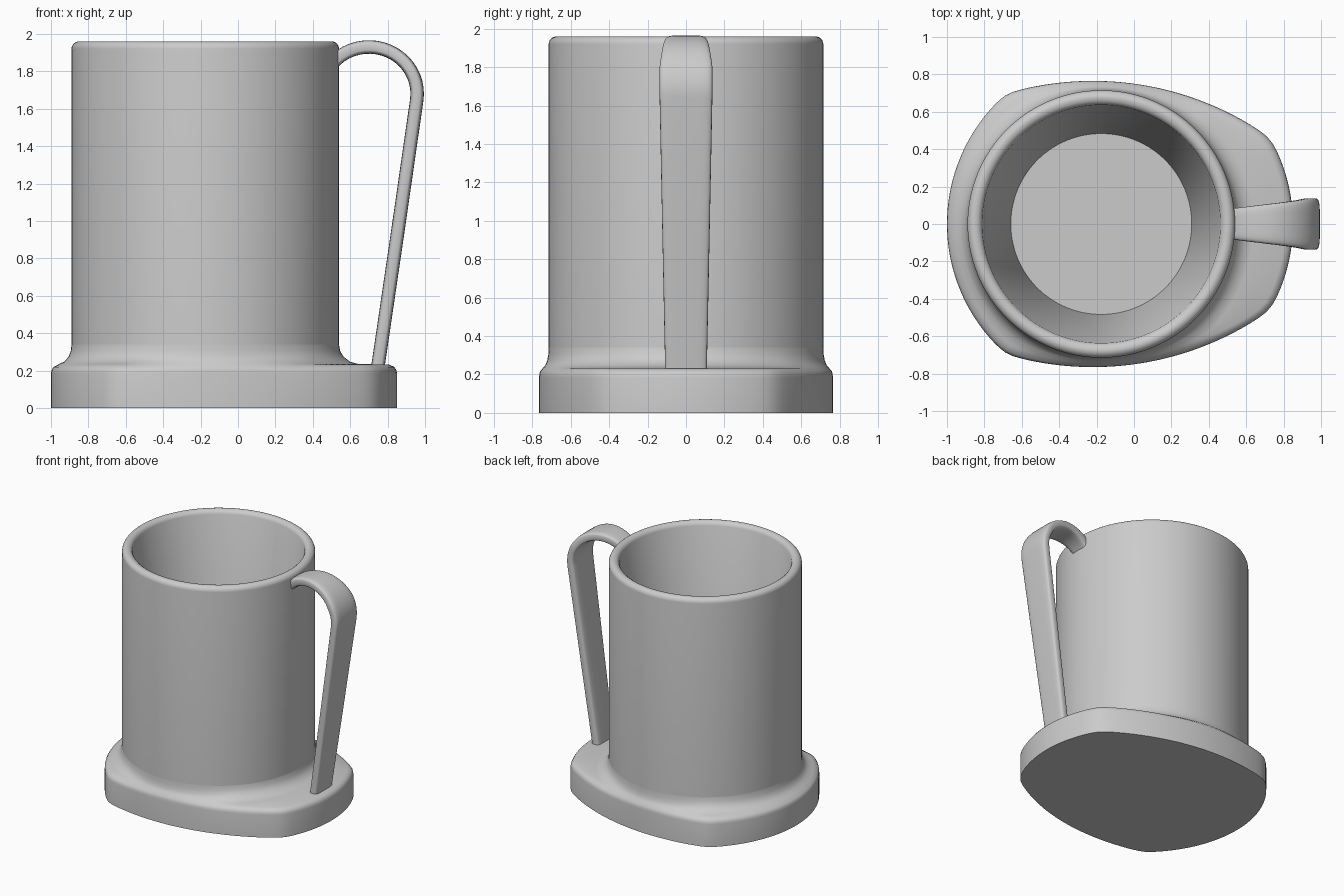
import bpy, bmesh, math
from mathutils import Vector

cube = bpy.data.objects.get("Cube")
if cube:
    bpy.data.objects.remove(cube, do_unlink=True)

CENTRE = Vector((-0.175, 0.0))   # axis of the cup
CUP_R = 0.715
SEG = 128

grey = bpy.data.materials.new("plain grey")
grey.use_nodes = True
colour = (0.6, 0.6, 0.6, 1.0)
grey.diffuse_color = colour
grey.node_tree.nodes["Principled BSDF"].inputs["Base Color"].default_value = colour


def loft(name, rings, angle):
    """Skin a list of closed rings and cap both ends."""
    bm = bmesh.new()
    loops = [[bm.verts.new(p) for p in ring] for ring in rings]
    n = len(loops[0])
    for a, b in zip(loops, loops[1:]):
        for i in range(n):
            j = (i + 1) % n
            bm.faces.new((a[i], a[j], b[j], b[i]))
    bm.faces.new(loops[0][::-1])
    bm.faces.new(loops[-1])
    bmesh.ops.recalc_face_normals(bm, faces=bm.faces)
    mesh = bpy.data.meshes.new(name)
    bm.to_mesh(mesh)
    bm.free()
    mesh.materials.append(grey)
    obj = bpy.data.objects.new(name, mesh)
    bpy.context.collection.objects.link(obj)
    bpy.ops.object.select_all(action='DESELECT')
    obj.select_set(True)
    bpy.context.view_layer.objects.active = obj
    bpy.ops.object.shade_smooth_by_angle(angle=math.radians(angle))
    return obj


def ray_to_circle(d, centre, radius):
    """Distance from the cup axis along d to the far side of a circle."""
    v = CENTRE - Vector(centre)
    b = v.dot(d)
    return -b + math.sqrt(b * b - v.length_squared + radius * radius)


def base_radius(d):
    """Three overlapping circles, blended to soften the corners."""
    hits = [ray_to_circle(d, (-0.075, 0), 0.925),
            ray_to_circle(d, (-0.22, -0.867), 1.632),
            ray_to_circle(d, (-0.22, 0.867), 1.632)]
    p = 90
    return sum(h ** -p for h in hits) ** (-1 / p)


def at(d, r, z):
    return (CENTRE.x + d.x * r, CENTRE.y + d.y * r, z)


dirs = [Vector((math.cos(t), math.sin(t)))
        for t in (2 * math.pi * i / SEG for i in range(SEG))]


# Foot: soft upper edge, then a hollow fillet rising to the cup wall
def foot_profile(d):
    R = base_radius(d)
    gap = R - CUP_R
    e = min(0.04, 0.35 * gap)
    f = min(0.10, 0.6 * gap)
    return [(R, 0), (R, 0.185), (R - 0.08 * e, 0.202), (R - 0.35 * e, 0.219),
            (R - e, 0.231), (CUP_R + f, 0.236), (CUP_R + 0.6 * f, 0.247),
            (CUP_R + 0.25 * f, 0.273), (CUP_R + 0.06 * f, 0.305), (CUP_R, 0.34)]


columns = [[at(d, r, z) for r, z in foot_profile(d)] for d in dirs]
loft("foot", list(zip(*columns)), 40)

# Cup: straight outside, rounded rim, tapering inside down to a flat floor
top, rim = 1.96, 0.04
profile = [(CUP_R, 0.1), (CUP_R, top - rim)]
for k in range(1, 7):
    t = math.radians(15 * k)
    profile.append((CUP_R - rim * (1 - math.cos(t)), top - rim * (1 - math.sin(t))))
profile += [(0.658, top - 0.004), (0.645, top - 0.014), (0.637, top - 0.03), (0.47, 0.2)]
loft("cup", [[at(d, r, z) for d in dirs] for r, z in profile], 40)

# Handle: flat strap arching off the rim and running down to the foot
path = []
for k in range(21):
    t = math.radians(140 - 148 * k / 20)
    width = 0.155 + 0.12 * min(1, k / 15)
    path.append((0.70 + 0.258 * math.cos(t), 1.68 + 0.25 * math.sin(t), width))
path += [(0.848, 0.9, 0.245), (0.742, 0.18, 0.215)]

rings = []
for i, (x, z, width) in enumerate(path):
    a, b = path[max(i - 1, 0)], path[min(i + 1, len(path) - 1)]
    along = Vector((b[0] - a[0], b[1] - a[1])).normalized()
    nx, nz = -along.y, along.x
    ring = []
    for k in range(32):
        t = 2 * math.pi * k / 32
        c, s = math.cos(t), math.sin(t)
        y = math.copysign(abs(c) ** 0.45, c) * width / 2
        o = math.copysign(abs(s) ** 0.45, s) * 0.036
        ring.append((x + nx * o, y, z + nz * o))
    rings.append(ring)
loft("handle", rings, 50)
